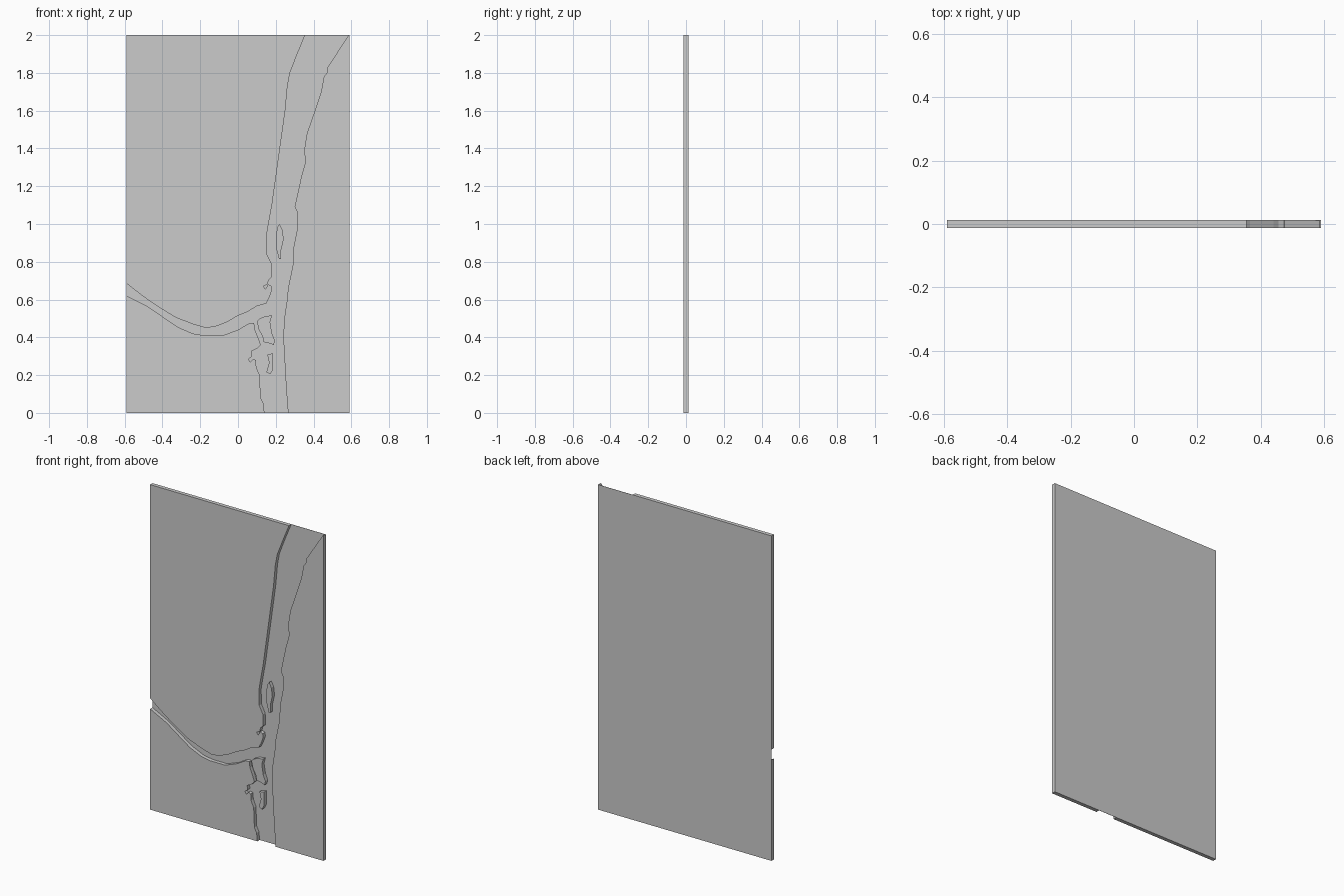
import bpy, bmesh
from mathutils import Vector
from mathutils.geometry import tessellate_polygon

HALF_W, TOP = 0.59, 2.0
FRONT, BACK = -0.012, 0.012
BED = 0.0105          # front of the thin sheet forming the river bed


def plate(name, outline, y0, y1):
    """Extrude an (x, z) outline from y0 (front) to y1 (back)."""
    bm = bmesh.new()
    front = [bm.verts.new((x, y0, z)) for x, z in outline]
    back = [bm.verts.new((x, y1, z)) for x, z in outline]
    n = len(outline)
    for a, b, c in tessellate_polygon([[Vector((x, z, 0)) for x, z in outline]]):
        bm.faces.new((front[a], front[b], front[c]))
        bm.faces.new((back[c], back[b], back[a]))
    for i in range(n):
        j = (i + 1) % n
        bm.faces.new((front[i], front[j], back[j], back[i]))
    bmesh.ops.recalc_face_normals(bm, faces=bm.faces)
    bmesh.ops.dissolve_limit(bm, angle_limit=0.01, verts=bm.verts, edges=bm.edges)
    mesh = bpy.data.meshes.new(name)
    bm.to_mesh(mesh)
    bm.free()
    obj = bpy.data.objects.new(name, mesh)
    bpy.context.collection.objects.link(obj)
    return obj


# River bed sheet closing the back
plate("river_bed", [(-HALF_W, 0), (HALF_W, 0), (HALF_W, TOP), (-HALF_W, TOP)], BED, BACK)

# Land north-west of the river and its tributary
upper_land = [
    (-HALF_W, TOP), (.355, TOP), (.31, 1.89), (.275, 1.80), (.262, 1.73), (.25, 1.6),
    (.225, 1.42), (.2, 1.25), (.18, 1.1), (.16, .99), (.15, .93), (.153, .84),
    (.178, .79), (.18, .72), (.163, .705), (.155, .68), (.135, .67), (.145, .655),
    (.16, .68), (.176, .672), (.18, .65), (.165, .61), (.15, .58), (.1, .565),
    (.05, .535), (0, .515), (-.06, .48), (-.12, .457), (-.17, .45), (-.24, .47),
    (-.33, .505), (-.42, .56), (-.5, .615), (-HALF_W, .685)]

# Land below the tributary
lower_land = [
    (-HALF_W, 0), (-HALF_W, .62), (-.48, .565), (-.4, .51), (-.32, .455), (-.24, .42),
    (-.18, .41), (-.08, .41), (0, .44), (.06, .475), (.085, .475), (.09, .44),
    (.11, .39), (.12, .36), (.1, .34), (.07, .325), (.075, .3), (.055, .285),
    (.065, .27), (.08, .285), (.095, .28), (.097, .24), (.115, .2), (.12, .08),
    (.135, .05), (.14, 0)]

# Land along the right bank
right_land = [
    (HALF_W, 0), (HALF_W, TOP), (.585, TOP), (.52, 1.9), (.475, 1.83), (.47, 1.8),
    (.455, 1.78), (.44, 1.7), (.4, 1.58), (.365, 1.48), (.352, 1.4), (.355, 1.32),
    (.335, 1.25), (.3, 1.09), (.315, 1.06), (.315, .98), (.295, .88), (.29, .78),
    (.265, .66), (.26, .6), (.245, .5), (.24, .4), (.255, .13), (.265, 0)]

# River islands, top to bottom
islands = [
    [(.22, 1.0), (.235, .97), (.242, .92), (.228, .86), (.228, .815), (.217, .815),
     (.2, .88), (.2, .94), (.21, .985)],
    [(.1, .485), (.115, .5), (.14, .51), (.18, .517), (.17, .48), (.18, .42),
     (.195, .385), (.19, .36), (.16, .37), (.135, .375), (.13, .405), (.11, .44)],
    [(.155, .31), (.185, .315), (.185, .23), (.172, .205), (.15, .215), (.165, .265)]]

for name, outline in (("upper_land", upper_land), ("lower_land", lower_land),
                      ("right_land", right_land)):
    plate(name, outline, FRONT, BED)
for i, outline in enumerate(islands):
    plate(f"island_{i + 1}", outline, FRONT, BED)
